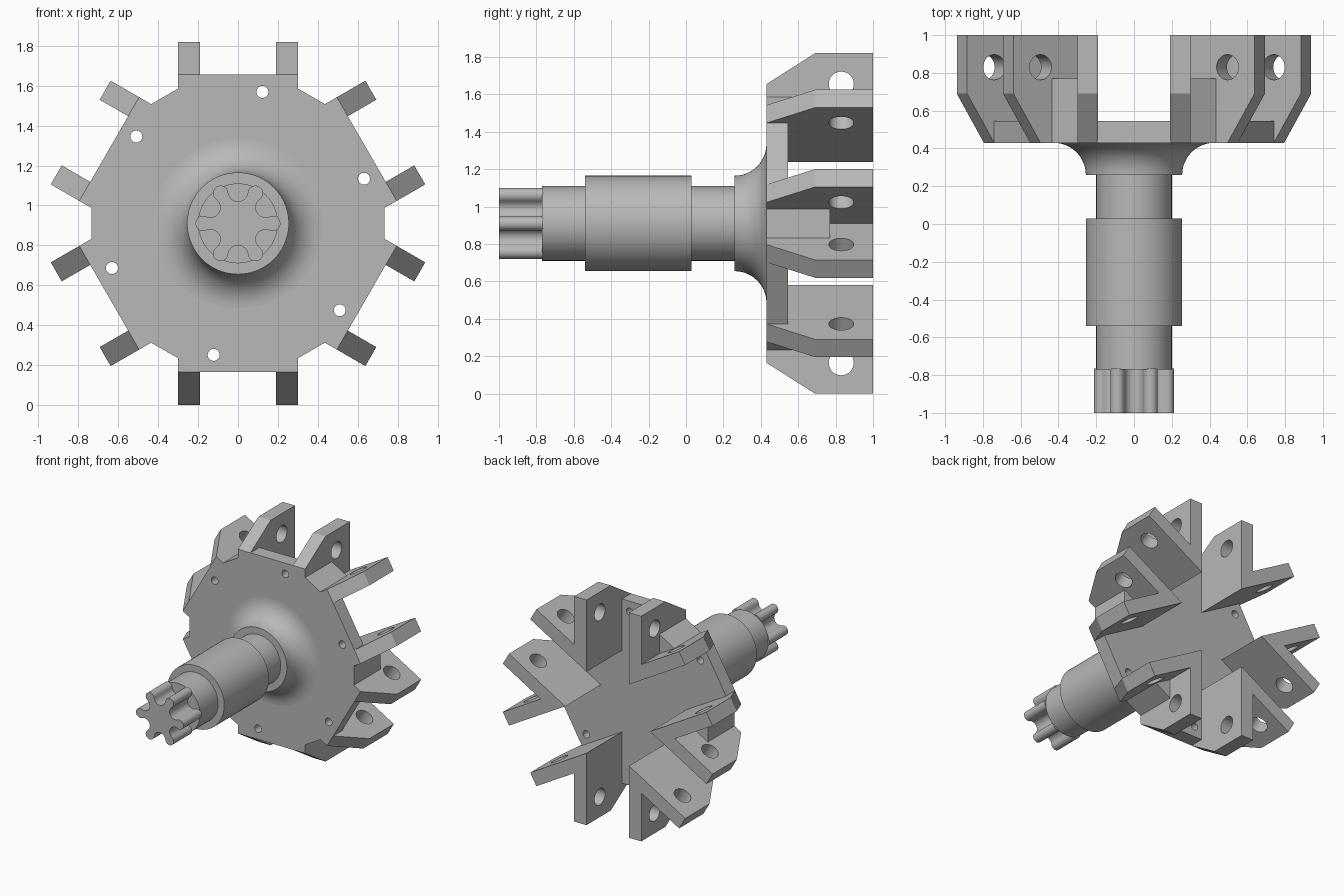
import bpy, bmesh
from math import sin, cos, pi, radians
from mathutils import Vector, Matrix

cube = bpy.data.objects.get("Cube")
if cube:
    bpy.data.objects.remove(cube, do_unlink=True)

CENTRE = 0.91                    # height of the hub axis
FRONT, FLOOR, BACK = 0.43, 0.545, 1.0
FLAT, TIP = 0.745, 0.91          # radial reach of plate and lugs
SLOT, LUG = 0.19, 0.30           # inner and outer half widths of a lug pair
WEB = 0.735

grey = bpy.data.materials.new("metal grey")
grey.use_nodes = True
colour = (0.48, 0.48, 0.48, 1)
grey.diffuse_color = colour
grey.node_tree.nodes["Principled BSDF"].inputs["Base Color"].default_value = colour


def make(name, bm, smooth=False):
    bmesh.ops.recalc_face_normals(bm, faces=bm.faces)
    mesh = bpy.data.meshes.new(name)
    bm.to_mesh(mesh)
    bm.free()
    mesh.materials.append(grey)
    ob = bpy.data.objects.new(name, mesh)
    ob.location.z = CENTRE
    bpy.context.collection.objects.link(ob)
    if smooth:
        activate(ob)
        bpy.ops.object.shade_smooth_by_angle(angle=radians(35))
    return ob


def activate(ob):
    bpy.ops.object.select_all(action='DESELECT')
    ob.select_set(True)
    bpy.context.view_layer.objects.active = ob


def prism(bm, outline, y0, y1):
    """Extrude an (x, z) outline along y."""
    face = bm.faces.new([bm.verts.new((x, y0, z)) for x, z in outline])
    ext = bmesh.ops.extrude_face_region(bm, geom=[face])["geom"]
    verts = [v for v in ext if isinstance(v, bmesh.types.BMVert)]
    bmesh.ops.translate(bm, vec=(0, y1 - y0, 0), verts=verts)


def polar(r, a):
    return r * cos(a), r * sin(a)


def sector(d, t, a):
    """Point at radial distance d and sideways offset t, in direction a."""
    return d * cos(a) - t * sin(a), d * sin(a) + t * cos(a)


def drill(ob, holes, radius, depth):
    """Cut round holes given as (centre, direction)."""
    bm = bmesh.new()
    for centre, axis in holes:
        turn = Vector(axis).to_track_quat('Z', 'Y').to_matrix().to_4x4()
        bmesh.ops.create_cone(bm, cap_ends=True, segments=32, radius1=radius,
                              radius2=radius, depth=depth,
                              matrix=Matrix.Translation(centre) @ turn)
    cutter = make("hole_cutter", bm)
    cutter.hide_render = True
    mod = ob.modifiers.new("holes", 'BOOLEAN')
    mod.operation, mod.solver, mod.object = 'DIFFERENCE', 'EXACT', cutter
    activate(ob)
    bpy.ops.object.modifier_apply(modifier=mod.name)
    bpy.data.objects.remove(cutter, do_unlink=True)
    bpy.ops.object.shade_smooth_by_angle(angle=radians(25))


# Hub plate: six wide flats with narrow flats between them
notch = (WEB - LUG * sin(pi / 6)) / cos(pi / 6)
outline = []
for i in range(6):
    a = radians(30 + 60 * i)
    outline += [sector(d, t, a) for d, t in
                ((notch, -LUG), (FLAT, -LUG), (FLAT, LUG), (notch, LUG))]
bm = bmesh.new()
prism(bm, outline, FRONT, FLOOR)
plate = make("hub_plate", bm)
holes = []
for i in range(6):
    x, z = polar(0.67, radians(19.5 + 60 * i))
    holes.append(((x, 0.49, z), (0, 1, 0)))
drill(plate, holes, 0.03, 0.3)

# V bracket: two lugs of neighbouring pairs meeting at an inner corner
a = pi / 6
apex, crotch = (SLOT / sin(a), 0), (LUG / sin(a), 0)
bm = bmesh.new()
prism(bm, [apex, sector(TIP, SLOT, -a), sector(TIP, LUG, -a), crotch,
           sector(TIP, -LUG, a), sector(TIP, -SLOT, a)], FRONT, BACK)
for s in (a, -a):
    x, z = polar(FLAT, s)
    bmesh.ops.bisect_plane(bm, geom=bm.verts[:] + bm.edges[:] + bm.faces[:],
                           plane_co=(x, FRONT, z),
                           plane_no=(0.26 * cos(s), -0.165, 0.26 * sin(s)),
                           clear_outer=True)
    bmesh.ops.holes_fill(bm, edges=bm.edges, sides=0)
bracket = make("lug_bracket_1", bm)
holes = []
for s, side in ((a, -1), (-a, 1)):
    x, z = sector(FLAT, side * (SLOT + LUG) / 2, s)
    holes.append(((x, 0.83, z), (-sin(s), 0, cos(s))))
drill(bracket, holes, 0.067, 0.26)

# Web filling the crotch of each bracket
bm = bmesh.new()
corner = sector(notch, -LUG, a)
prism(bm, [crotch, (corner[0], -corner[1]), corner], FRONT, 0.77)
web = make("bracket_web_1", bm)

for part in (bracket, web):
    for i in range(1, 6):
        twin = part.copy()
        twin.name = part.name[:-1] + str(i + 1)
        twin.rotation_euler.y = radians(60 * i)
        bpy.context.collection.objects.link(twin)

# Stepped shaft with a flared foot
profile = [(0, -0.77), (0.2, -0.77), (0.2, -0.54), (0.255, -0.54), (0.255, 0.03),
           (0.2, 0.03), (0.2, 0.26)]
for i in range(13):
    t = i * pi / 24
    profile.append((0.425 - 0.17 * cos(t), 0.26 + 0.17 * sin(t)))
bm = bmesh.new()
verts = [bm.verts.new((r, y, 0)) for r, y in profile]
edges = [bm.edges.new(pair) for pair in zip(verts, verts[1:])]
bmesh.ops.spin(bm, geom=verts + edges, cent=(0, 0, 0), axis=(0, 1, 0),
               angle=2 * pi, steps=72)
bmesh.ops.remove_doubles(bm, verts=bm.verts, dist=0.0005)
make("stepped_shaft", bm, True)

# Six-tooth spline: round tips blending into round valleys
tip_c, tip_r = Vector((0.175, 0)), 0.038
valley_c = Vector(polar(0.16, pi / 6))
gap = valley_c - tip_c
valley_r = gap.length - tip_r
swing = Vector((1, 0)).angle(gap)
start = swing - pi - pi / 6
outline = []
for i in range(6):
    turn = Matrix.Rotation(i * pi / 3, 2)
    for k in range(13):
        outline.append(turn @ (tip_c + Vector(polar(tip_r, swing * (k / 6 - 1)))))
    for k in range(1, 12):
        angle = pi / 6 + start + (-2 * pi - 2 * start) * k / 12
        outline.append(turn @ (valley_c + Vector(polar(valley_r, angle))))
bm = bmesh.new()
prism(bm, outline, -1.0, -0.765)
make("spline_end", bm, True)
